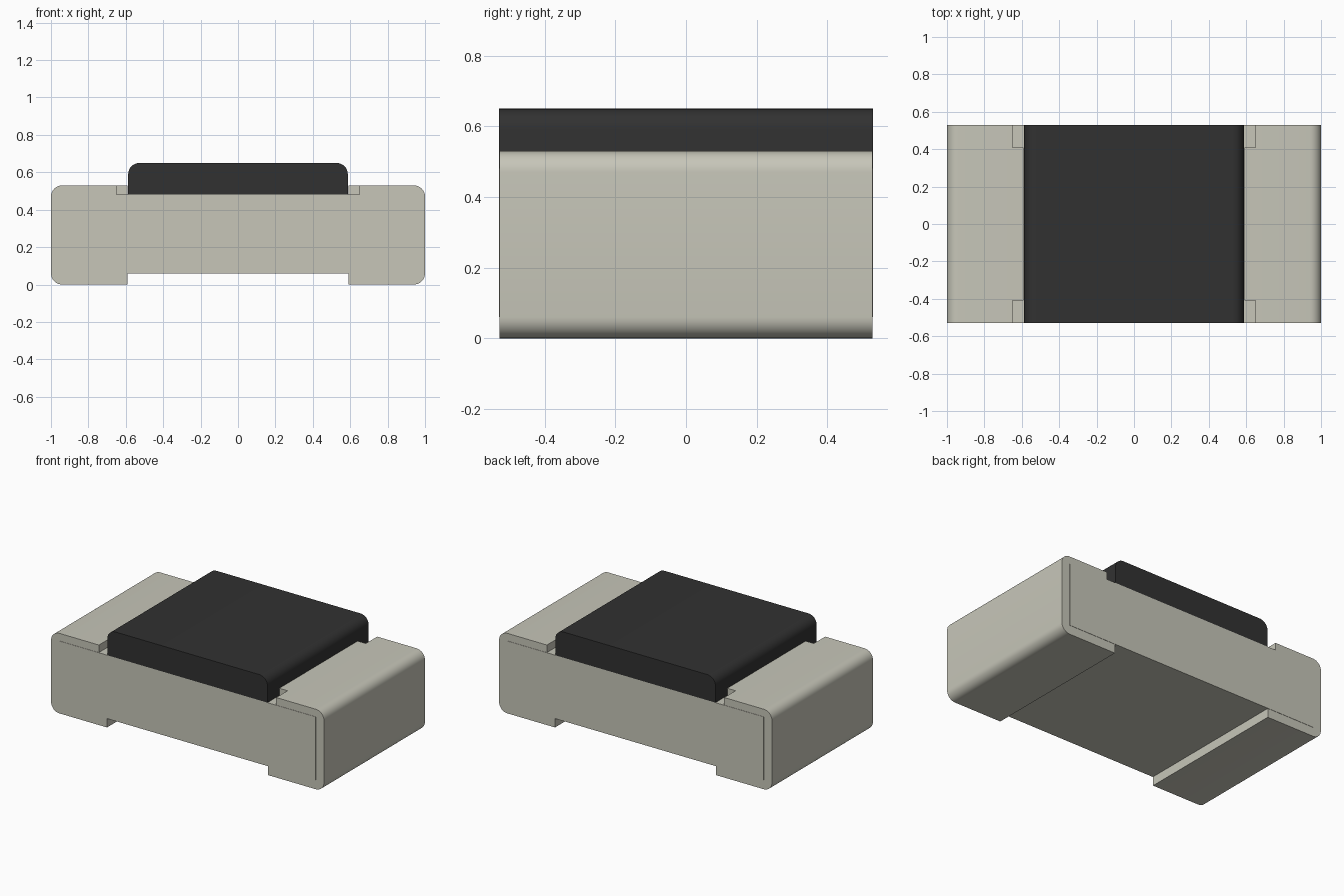
import bpy, bmesh, math

if "Cube" in bpy.data.objects:
    bpy.data.objects.remove(bpy.data.objects["Cube"], do_unlink=True)


def material(name, rgb, roughness=0.6):
    m = bpy.data.materials.new(name)
    m.use_nodes = True
    m.diffuse_color = (*rgb, 1)
    bsdf = m.node_tree.nodes["Principled BSDF"]
    bsdf.inputs["Base Color"].default_value = (*rgb, 1)
    bsdf.inputs["Roughness"].default_value = roughness
    return m


def arc(cx, cz, r, start, end, steps=8):
    """Points of a rounded corner in the xz plane, angles in degrees."""
    angles = [math.radians(start + (end - start) * i / steps) for i in range(steps + 1)]
    return [(cx + r * math.cos(a), cz + r * math.sin(a)) for a in angles]


def extrude_profile(name, profile, half_depth, mat):
    """Extrude an xz outline along y, symmetric about y = 0."""
    bm = bmesh.new()
    face = bm.faces.new([bm.verts.new((x, -half_depth, z)) for x, z in profile])
    ext = bmesh.ops.extrude_face_region(bm, geom=[face])
    verts = [v for v in ext["geom"] if isinstance(v, bmesh.types.BMVert)]
    bmesh.ops.translate(bm, verts=verts, vec=(0, 2 * half_depth, 0))
    bmesh.ops.recalc_face_normals(bm, faces=bm.faces)
    mesh = bpy.data.meshes.new(name)
    bm.to_mesh(mesh)
    bm.free()
    mesh.materials.append(mat)
    ob = bpy.data.objects.new(name, mesh)
    bpy.context.collection.objects.link(ob)
    return ob


def activate(ob):
    bpy.ops.object.select_all(action="DESELECT")
    ob.select_set(True)
    bpy.context.view_layer.objects.active = ob


def smooth(ob):
    activate(ob)
    bpy.ops.object.shade_smooth_by_angle(angle=math.radians(30))


def box_outline(x0, x1, z0, z1):
    return [(x0, z0), (x1, z0), (x1, z1), (x0, z1)]


grey = material("warm light grey", (0.57, 0.565, 0.485))
black = material("black coating", (0.031, 0.031, 0.031))

Z_LOW, Z_HIGH, TOP = 0.06, 0.48, 0.53   # body underside, body top, terminal top
INNER, WRAP, R = 0.59, 0.94, 0.06       # terminal inner edge, body end, corner radius
DEPTH = 0.53

# Ceramic block
extrude_profile("body", box_outline(-WRAP, WRAP, Z_LOW, Z_HIGH), DEPTH, grey)

# Raised coating with rounded long edges
coat = [(-0.587, Z_HIGH), (0.587, Z_HIGH)]
coat += arc(0.587 - R, 0.65 - R, R, 0, 90) + arc(-0.587 + R, 0.65 - R, R, 90, 180)
smooth(extrude_profile("top_coating", coat, DEPTH, black))

# C-shaped end terminals wrapped round the block, with notched top corners
for side, s in (("left", 1), ("right", -1)):
    outline = [(INNER, Z_LOW), (INNER, 0)]
    outline += arc(1 - R, R, R, -90, 0) + arc(1 - R, TOP - R, R, 0, 90)
    outline += [(INNER, TOP), (INNER, Z_HIGH), (WRAP, Z_HIGH), (WRAP, Z_LOW)]
    terminal = extrude_profile(side + "_terminal", [(s * x, z) for x, z in outline],
                               DEPTH - 0.002, grey)
    for y in (-0.51, 0.51):
        cutter = extrude_profile("notch_cutter",
                                 [(s * x, z) for x, z in box_outline(0.5, 0.65, 0.4, 0.6)],
                                 0.1, grey)
        cutter.location.y = y
        cut = terminal.modifiers.new("notch", "BOOLEAN")
        cut.operation, cut.solver, cut.object = "DIFFERENCE", "EXACT", cutter
        activate(terminal)
        bpy.ops.object.modifier_apply(modifier=cut.name)
        bpy.data.objects.remove(cutter, do_unlink=True)
    smooth(terminal)
